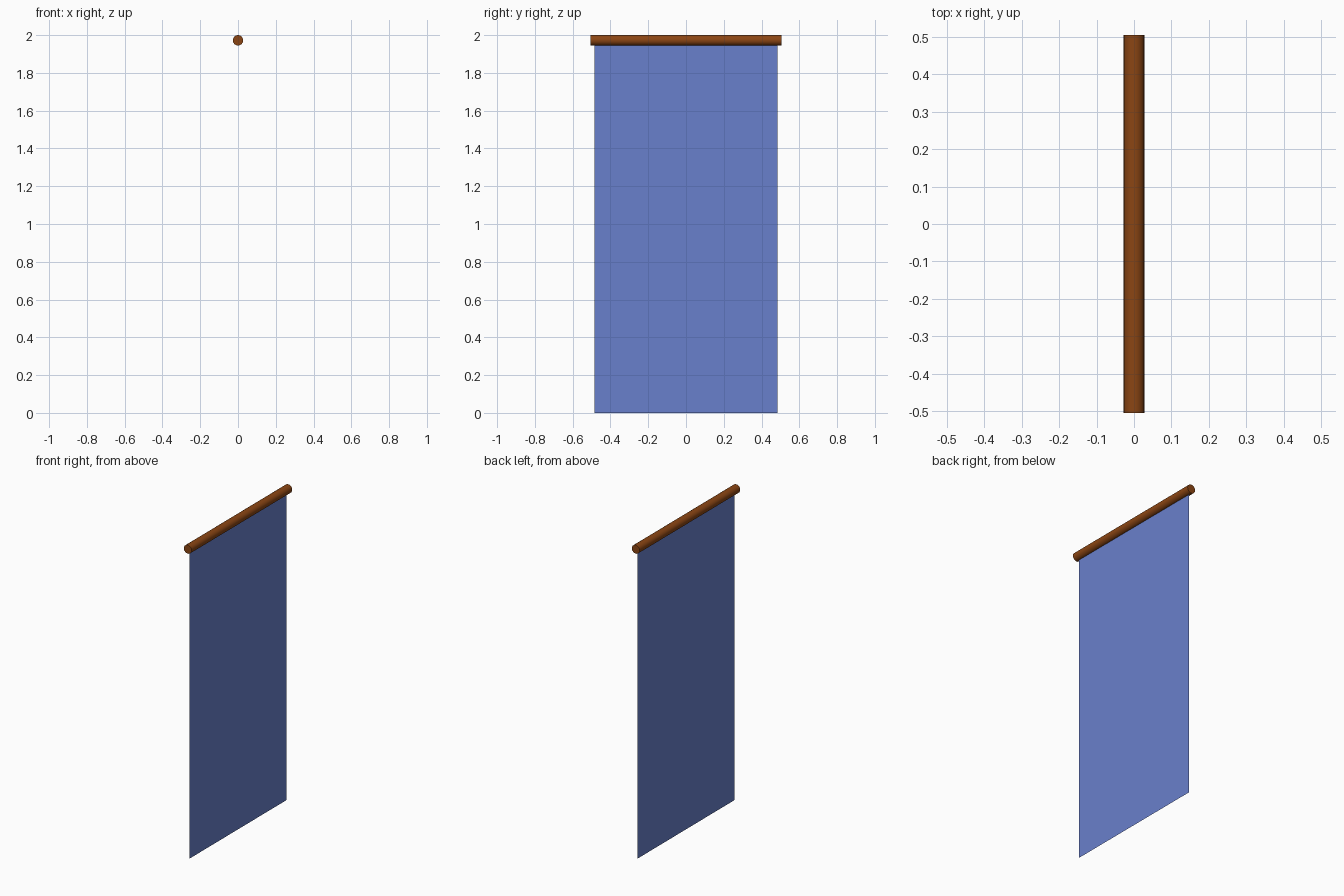
import bpy
from math import pi

if "Cube" in bpy.data.objects:
    bpy.data.objects.remove(bpy.data.objects["Cube"])

ROD_R = 0.0275
ROD_Z = 2.0 - ROD_R
ROD_LEN = 1.01
CLOTH_W = 0.97


def paint(obj, name, color):
    mat = bpy.data.materials.new(name)
    mat.diffuse_color = (*color, 1.0)
    mat.use_nodes = True
    mat.node_tree.nodes["Principled BSDF"].inputs["Base Color"].default_value = mat.diffuse_color
    obj.data.materials.append(mat)


# Wooden rod along y at the top
bpy.ops.mesh.primitive_cylinder_add(vertices=24, radius=ROD_R, depth=ROD_LEN,
                                    location=(0, 0, ROD_Z), rotation=(pi / 2, 0, 0))
rod = bpy.context.object
rod.name = "hanging_rod"
bpy.ops.object.shade_smooth_by_angle()
paint(rod, "wood", (0.258, 0.06, 0.0065))

# Thin flat cloth hanging from the rod, facing +x
cloth_top = 1.95
bpy.ops.mesh.primitive_plane_add(size=1, location=(0, 0, cloth_top / 2),
                                 rotation=(0, pi / 2, 0))
cloth = bpy.context.object
cloth.name = "banner_cloth"
cloth.scale = (cloth_top, CLOTH_W, 1)
bpy.ops.object.transform_apply(location=False, rotation=True, scale=True)
paint(cloth, "blue_cloth", (0.141, 0.216, 0.604))
